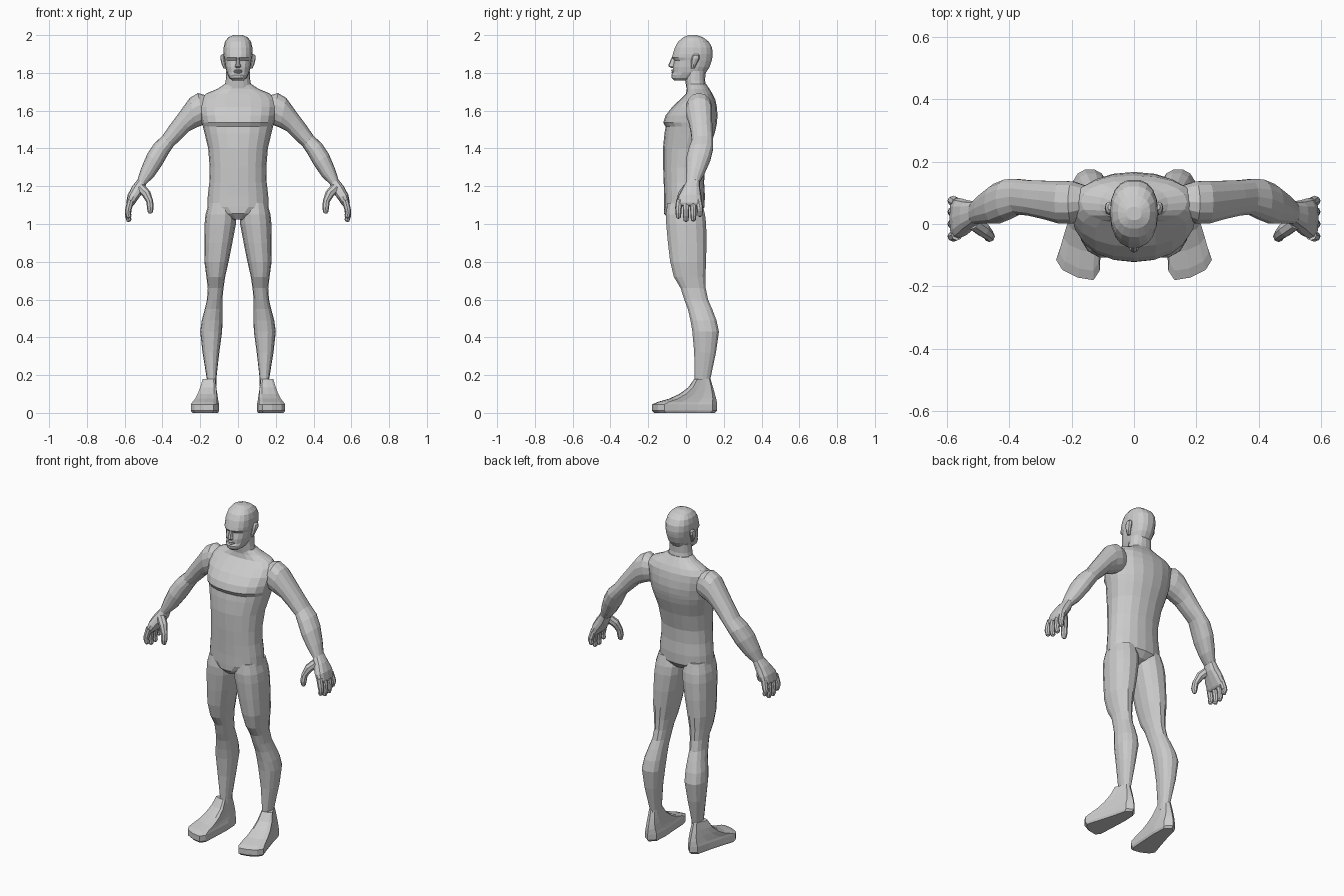
import bpy, bmesh
from math import cos, sin, pi, copysign
from mathutils import Vector


def ring(xa, za, xb, zb, y0, y1, n=16, p=2.2):
    """Rounded section spanning a-b in the xz plane and y0-y1 in depth."""
    c = Vector(((xa + xb) / 2, (y0 + y1) / 2, (za + zb) / 2))
    u = Vector(((xa - xb) / 2, 0, (za - zb) / 2))
    v = Vector((0, (y1 - y0) / 2, 0))
    f = lambda t: copysign(abs(t) ** (2 / p), t)
    return [c + u * f(cos(2 * pi * i / n)) + v * f(sin(2 * pi * i / n)) for i in range(n)]


def loft(name, rings, mirror=False):
    bm = bmesh.new()
    loops = [[bm.verts.new(q) for q in r] for r in rings]
    n = len(loops[0])
    for a, b in zip(loops, loops[1:]):
        for i in range(n):
            j = (i + 1) % n
            bm.faces.new((a[i], a[j], b[j], b[i]))
    bm.faces.new(loops[0])
    bm.faces.new(loops[-1])
    bmesh.ops.recalc_face_normals(bm, faces=bm.faces)
    me = bpy.data.meshes.new(name)
    bm.to_mesh(me)
    bm.free()
    ob = bpy.data.objects.new(name, me)
    bpy.context.collection.objects.link(ob)
    if mirror:
        ob.modifiers.new("Mirror", 'MIRROR')
    return ob


def stack(name, rows, n=16, p=2.2):
    """Centred body part: rows of z, half width, front y, back y."""
    return loft(name, [ring(w, z, -w, z, f, b, n, p) for z, w, f, b in rows])


def tube(name, pts, radii, n=8):
    """Finger-like tube along a path, mirrored."""
    pts = [Vector(q) for q in pts]
    rings = []
    for i, q in enumerate(pts):
        d = (pts[min(i + 1, len(pts) - 1)] - pts[max(i - 1, 0)]).normalized()
        u = d.cross(Vector((0, 1, 0))).normalized()
        v = d.cross(u)
        rings.append([q + (u * cos(2 * pi * k / n) + v * sin(2 * pi * k / n)) * radii[i]
                      for k in range(n)])
    return loft(name, rings, True)


# Torso, crotch to base of neck
stack("torso", [
    (1.025, .03, -.09, .0), (1.055, .09, -.116, .07), (1.09, .162, -.116, .098),
    (1.15, .16, -.116, .1), (1.22, .152, -.118, .096), (1.30, .15, -.121, .1),
    (1.40, .158, -.122, .125), (1.48, .177, -.114, .152), (1.515, .186, -.108, .16),
    (1.537, .191, -.121, .164), (1.575, .198, -.108, .167), (1.62, .203, -.073, .163),
    (1.66, .2, -.03, .155), (1.69, .17, 0, .14), (1.715, .11, .004, .124),
    (1.74, .072, .004, .108)], 20)

# Neck
stack("neck", [(1.72, .072, .002, .108), (1.76, .065, -.004, .101), (1.81, .062, -.005, .104)])

# Head: chin, mouth, eye line, brow, crown
stack("head", [
    (1.760, .03, -.062, .02), (1.772, .045, -.076, .06), (1.79, .054, -.079, .095),
    (1.803, .06, -.07, .108), (1.83, .067, -.07, .126), (1.866, .072, -.062, .138),
    (1.882, .075, -.076, .141), (1.90, .077, -.071, .143), (1.935, .076, -.06, .139),
    (1.965, .069, -.043, .122), (1.988, .052, -.015, .092), (2.0, .024, .012, .055)], 18, 2.35)

# Nose and lips
stack("nose", [(1.826, .012, -.078, -.05), (1.834, .017, -.092, -.05),
               (1.845, .012, -.092, -.05), (1.882, .008, -.076, -.05)], 8)
stack("lips", [(1.797, .014, -.074, -.05), (1.802, .021, -.079, -.05),
               (1.808, .024, -.075, -.05), (1.813, .02, -.08, -.05),
               (1.819, .01, -.074, -.05)], 10)

# Ears
loft("ear", [ring(xo, z, xi, z, f, b, 8) for z, xo, xi, f, b in [
    (1.822, .076, .058, .028, .045), (1.845, .086, .06, .026, .056),
    (1.875, .094, .064, .028, .072), (1.892, .092, .066, .035, .072),
    (1.9, .084, .068, .045, .065)]], True)

# Arms: upper edge x z, lower edge x z, front y, back y
loft("arm", [ring(*r, 14) for r in [
    (.165, 1.68, .15, 1.54, .02, .125), (.212, 1.693, .18, 1.527, 0, .138),
    (.255, 1.668, .222, 1.51, 0, .14), (.31, 1.592, .258, 1.492, .014, .14),
    (.36, 1.525, .3, 1.45, .025, .141), (.4, 1.467, .343, 1.41, .03, .145),
    (.445, 1.425, .366, 1.375, .014, .145), (.481, 1.37, .402, 1.312, 0, .13),
    (.513, 1.295, .445, 1.25, 0, .1), (.532, 1.235, .485, 1.212, 0, .074)]], True)

# Hands: palm, four fingers, thumb
loft("palm", [ring(*r, 12, 2.6) for r in [
    (.531, 1.236, .486, 1.212, .001, .073), (.56, 1.2, .498, 1.175, -.018, .075),
    (.584, 1.155, .525, 1.138, -.042, .082), (.592, 1.115, .55, 1.102, -.05, .085),
    (.588, 1.1, .56, 1.094, -.046, .08)]], True)
for name, y, spread, tip in [("index_finger", -.035, -.005, 1.03), ("middle_finger", .0, 0, 1.012),
                             ("ring_finger", .035, .004, 1.015), ("little_finger", .066, .008, 1.04)]:
    tube(name, [(.568, y, 1.125), (.58, y + spread, 1.08), (.583, y + spread, tip + .03),
                (.577, y + spread, tip + .006), (.574, y + spread, tip)],
         [.018, .017, .0155, .013, .006])
tube("thumb", [(.515, .005, 1.19), (.485, -.018, 1.16), (.467, -.034, 1.12),
               (.464, -.04, 1.085), (.465, -.04, 1.062), (.466, -.04, 1.055)],
     [.025, .024, .018, .018, .013, .006])

# Legs: z, outer x, inner x, front y, back y
loft("leg", [ring(o, z, i, z, f, b, 14, 2.3) for z, o, i, f, b in [
    (1.11, .155, .025, -.1, .088), (1.05, .172, .008, -.109, .103), (1.0, .177, .011, -.107, .109),
    (.9, .178, .03, -.098, .111), (.8, .178, .05, -.086, .108), (.72, .167, .068, -.066, .105),
    (.66, .16, .077, -.03, .106), (.6, .164, .083, -.011, .118), (.55, .176, .083, .008, .14),
    (.49, .192, .082, .022, .163), (.43, .2, .084, .032, .176), (.32, .188, .099, .042, .16),
    (.18, .165, .115, .045, .13), (.14, .166, .114, .04, .13)]], True)

# Feet: one sole outline, squeezed towards the ankle layer by layer
sole = [(.105, .13), (.1, .05), (.105, -.05), (.11, -.15), (.13, -.18), (.18, -.172),
        (.23, -.147), (.25, -.115), (.225, -.04), (.195, .06), (.175, .14), (.14, .165)]
axis = lambda y: .158 - .122 * y


def foot_layer(z, front, back, s):
    out = []
    for x, y in sole:
        t = front + (y + .18) / .345 * (back - front)
        out.append(Vector((axis(t) + (x - axis(y)) * s, t, z)))
    return out


loft("foot", [foot_layer(*r) for r in [
    (0, -.168, .153, .9), (.012, -.18, .165, 1), (.045, -.18, .165, 1), (.058, -.15, .163, .92),
    (.075, -.09, .16, .82), (.1, -.035, .153, .72), (.135, .012, .143, .6),
    (.18, .044, .13, .46)]], True)
